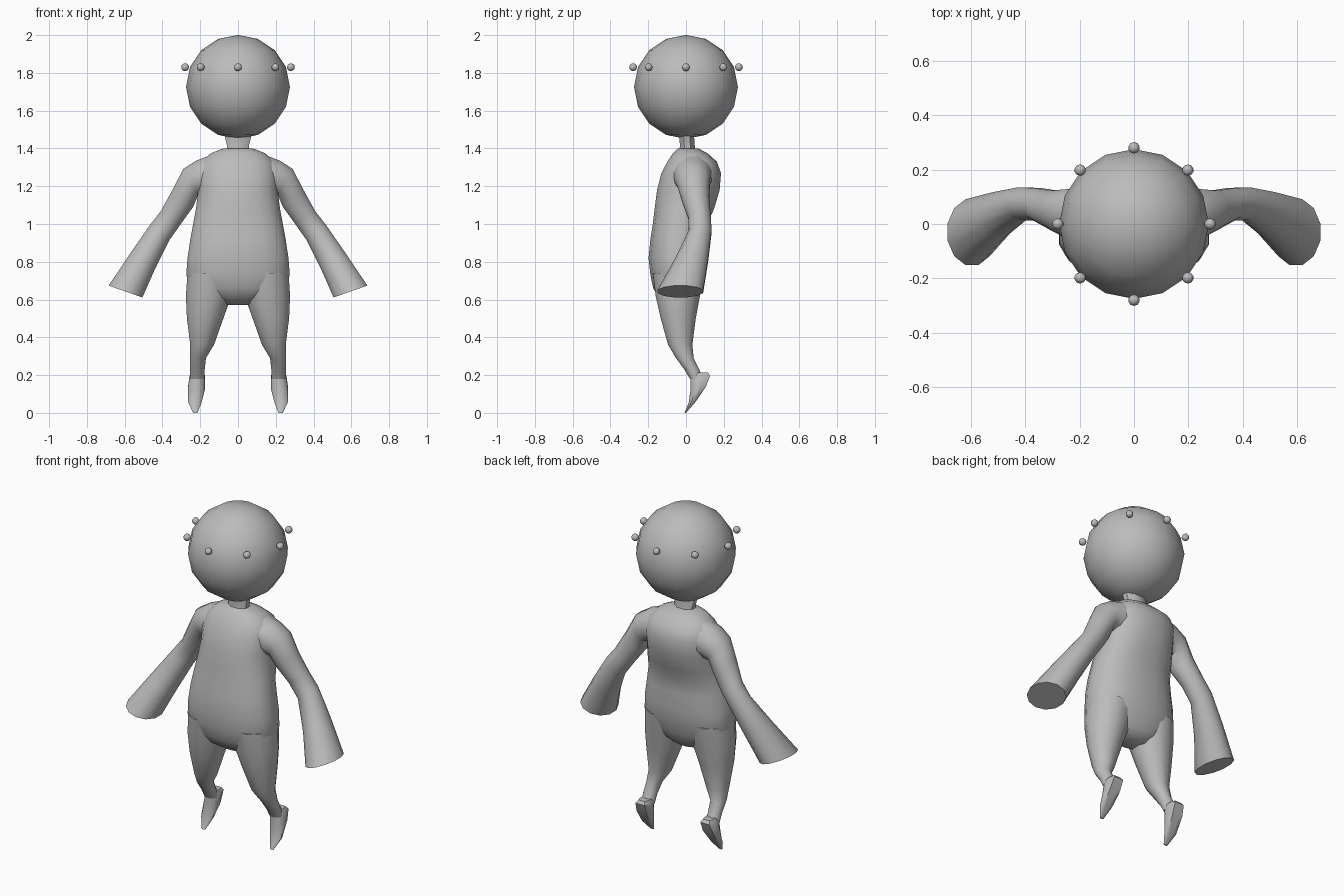
import bpy, bmesh, math
from mathutils import Vector

if "Cube" in bpy.data.objects:
    bpy.data.objects.remove(bpy.data.objects["Cube"])

grey = bpy.data.materials.new("plain grey")
grey.diffuse_color = (0.5, 0.5, 0.5, 1)
grey.use_nodes = True
grey.node_tree.nodes["Principled BSDF"].inputs["Base Color"].default_value = grey.diffuse_color


def finish(name, bm, angle=40):
    bmesh.ops.recalc_face_normals(bm, faces=bm.faces)
    me = bpy.data.meshes.new(name)
    bm.to_mesh(me)
    bm.free()
    me.materials.append(grey)
    ob = bpy.data.objects.new(name, me)
    bpy.context.collection.objects.link(ob)
    bpy.ops.object.select_all(action='DESELECT')
    ob.select_set(True)
    bpy.context.view_layer.objects.active = ob
    bpy.ops.object.shade_smooth_by_angle(angle=math.radians(angle))
    return ob


def loft(name, rings, n=12, e=1.0, flat=1.0, angle=40):
    """Skin rings of (centre, half axis u, half axis v); flat < 1 cuts the +v side flat."""
    bm = bmesh.new()
    loops = []
    for c, u, v in rings:
        loop = []
        for i in range(n):
            a = 2 * math.pi * (i + 0.5) / n
            s, t = math.cos(a), math.sin(a)
            s = math.copysign(abs(s) ** e, s)
            t = math.copysign(abs(t) ** e, t)
            if t > 0:
                t = min(t, flat) / flat
            loop.append(bm.verts.new(Vector(c) + Vector(u) * s + Vector(v) * t))
        loops.append(loop)
    for a, b in zip(loops, loops[1:]):
        for i in range(n):
            j = (i + 1) % n
            bm.faces.new((a[i], a[j], b[j], b[i]))
    bm.faces.new(loops[0])
    bm.faces.new(loops[-1])
    return finish(name, bm, angle)


def level(z, yf, yb, hx, cx=0):
    """Horizontal ring from front y, back y and half width."""
    return ((cx, (yf + yb) / 2, z), (hx, 0, 0), (0, (yb - yf) / 2, 0))


# head
bm = bmesh.new()
bmesh.ops.create_uvsphere(bm, u_segments=16, v_segments=8, radius=0.275)
bmesh.ops.translate(bm, verts=bm.verts, vec=(0, 0, 1.726))
finish("head", bm, 60)

# ring of beads round the head
for i in range(8):
    a = i * math.pi / 4
    bm = bmesh.new()
    bmesh.ops.create_icosphere(bm, subdivisions=2, radius=0.021)
    bmesh.ops.translate(bm, verts=bm.verts,
                        vec=(0.28 * math.cos(a), 0.28 * math.sin(a), 1.83))
    finish("head_bead", bm, 30)

# neck
loft("neck", [level(1.37, -0.045, 0.06, 0.07), level(1.41, -0.035, 0.05, 0.062),
              level(1.48, -0.04, 0.045, 0.08)], n=8)

# torso
loft("torso", [level(z, f, b, h) for z, f, b, h in (
    (0.57, -0.09, 0.03, 0.08), (0.61, -0.145, 0.065, 0.18),
    (0.66, -0.175, 0.085, 0.25), (0.73, -0.19, 0.105, 0.277),
    (0.82, -0.20, 0.117, 0.27), (0.92, -0.19, 0.112, 0.255),
    (1.0, -0.177, 0.115, 0.24), (1.08, -0.168, 0.15, 0.225),
    (1.18, -0.155, 0.18, 0.212), (1.27, -0.132, 0.187, 0.215),
    (1.33, -0.10, 0.165, 0.195), (1.375, -0.07, 0.115, 0.145),
    (1.40, -0.045, 0.065, 0.08))], n=20, e=0.85, angle=60)

for s, side in ((1, "left"), (-1, "right")):
    # arm with a flared sleeve: outer x, z, inner x, z, centre y, half depth
    arm = []
    for xo, zo, xi, zi, y, r in (
            (0.14, 1.37, 0.12, 1.15, 0.035, 0.11),
            (0.22, 1.34, 0.18, 1.15, 0.035, 0.10),
            (0.29, 1.295, 0.21, 1.15, 0.04, 0.09),
            (0.35, 1.18, 0.235, 1.09, 0.05, 0.075),
            (0.41, 1.07, 0.30, 1.00, 0.072, 0.062),
            (0.465, 1.0, 0.36, 0.915, 0.075, 0.062),
            (0.57, 0.85, 0.435, 0.765, 0.03, 0.09),
            (0.688, 0.675, 0.503, 0.61, -0.03, 0.125)):
        arm.append(((s * (xo + xi) / 2, y, (zo + zi) / 2),
                    (s * (xo - xi) / 2, 0, (zo - zi) / 2), (0, r, 0)))
    loft(side + "_arm", arm, n=12, angle=50)

    # leg
    loft(side + "_leg", [level(z, f, b, h, s * cx) for z, f, b, h, cx in (
        (0.74, -0.18, 0.095, 0.13, 0.142), (0.62, -0.165, 0.078, 0.125, 0.155),
        (0.5, -0.137, 0.055, 0.1, 0.174), (0.36, -0.097, 0.036, 0.065, 0.19),
        (0.29, -0.055, 0.042, 0.044, 0.212), (0.23, -0.01, 0.072, 0.04, 0.215),
        (0.18, 0.02, 0.09, 0.04, 0.215))], n=12, angle=50)

    # pointed foot with a flat sole: centre x, half width, front y, z, back y, z
    foot = []
    for cx, h, yf, zf, yb, zb in (
            (0.214, 0.03, 0.02, 0.215, 0.115, 0.215),
            (0.215, 0.043, 0.022, 0.19, 0.128, 0.198),
            (0.22, 0.047, 0.022, 0.12, 0.106, 0.14),
            (0.228, 0.037, 0.014, 0.055, 0.052, 0.06),
            (0.226, 0.012, -0.008, 0.0, 0.0, 0.0)):
        foot.append(((s * cx, (yf + yb) / 2, (zf + zb) / 2), (h, 0, 0),
                     (0, (yb - yf) / 2, (zb - zf) / 2)))
    loft(side + "_foot", foot, n=12, flat=0.7, angle=40)
